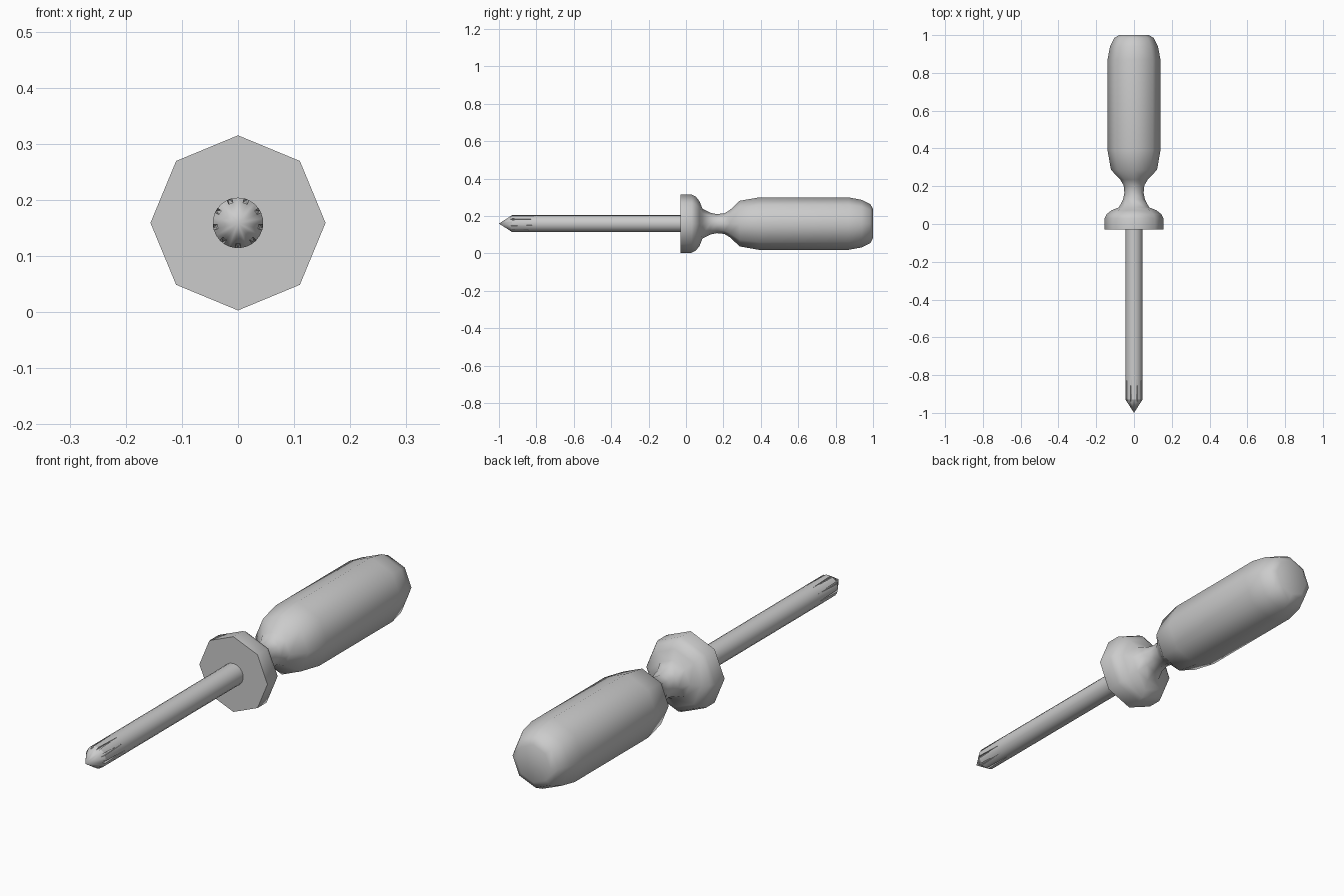
import bpy, bmesh
from math import sin, cos, radians

if "Cube" in bpy.data.objects:
    bpy.data.objects.remove(bpy.data.objects["Cube"])

Z = 0.159


def finish(name, bm, angle):
    bmesh.ops.recalc_face_normals(bm, faces=bm.faces[:])
    me = bpy.data.meshes.new(name)
    bm.to_mesh(me)
    bm.free()
    ob = bpy.data.objects.new(name, me)
    bpy.context.collection.objects.link(ob)
    bpy.ops.object.select_all(action='DESELECT')
    ob.select_set(True)
    bpy.context.view_layer.objects.active = ob
    bpy.ops.object.shade_smooth_by_angle(angle=radians(angle))
    return ob


def point(bm, r, deg, y):
    return bm.verts.new((r * cos(radians(deg)), y, Z + r * sin(radians(deg))))


# Eight-sided handle with guard, neck and rounded butt: (y, radius)
profile = [(-0.03, 0.156), (0.03, 0.156), (0.052, 0.145), (0.072, 0.12),
           (0.088, 0.08), (0.13, 0.058), (0.165, 0.051), (0.205, 0.055),
           (0.235, 0.073), (0.287, 0.122), (0.39, 0.14), (0.87, 0.14),
           (0.94, 0.127), (0.985, 0.105), (1.0, 0.078)]
bm = bmesh.new()
rings = [[point(bm, r, 45 * k, y) for k in range(8)] for y, r in profile]
for a, b in zip(rings, rings[1:]):
    for k in range(8):
        j = (k + 1) % 8
        bm.faces.new((a[k], a[j], b[j], b[k]))
bm.faces.new(rings[0])
bm.faces.new(rings[-1])
finish("handle", bm, 60)

# Round shaft with nine tapering flutes and a pointed tip
N, R = 9, 0.045
bm = bmesh.new()
angles = [70 + 20 * k for k in range(2 * N)]
base = [point(bm, R, a, -0.02) for a in angles]
start = [point(bm, R, a, -0.80) for a in angles]
bm.faces.new(base)
for k in range(2 * N):
    j = (k + 1) % (2 * N)
    bm.faces.new((base[k], base[j], start[j], start[k]))
apex = bm.verts.new((0, -1.0, Z))
flutes = []
for k in range(N):
    c = angles[2 * k]
    flutes.append([point(bm, R, c - 6, -0.93), point(bm, 0.037, c - 6, -0.942),
                   point(bm, 0.037, c + 6, -0.942), point(bm, R, c + 6, -0.93),
                   point(bm, R, c + 20, -0.93)])
for k in range(N):
    oa, ia, ib, ob, mid = flutes[k]
    n = (k + 1) % N
    s, m, s2 = start[2 * k], start[2 * k + 1], start[2 * n]
    oa2, ia2 = flutes[n][:2]
    for f in ((s, oa, ia), (s, ia, ib), (s, ib, ob), (s, ob, mid, m),
              (m, mid, oa2, s2), (apex, ia, ib), (apex, ib, ob, mid),
              (apex, mid, oa2, ia2)):
        bm.faces.new(f)
finish("shaft", bm, 30)
